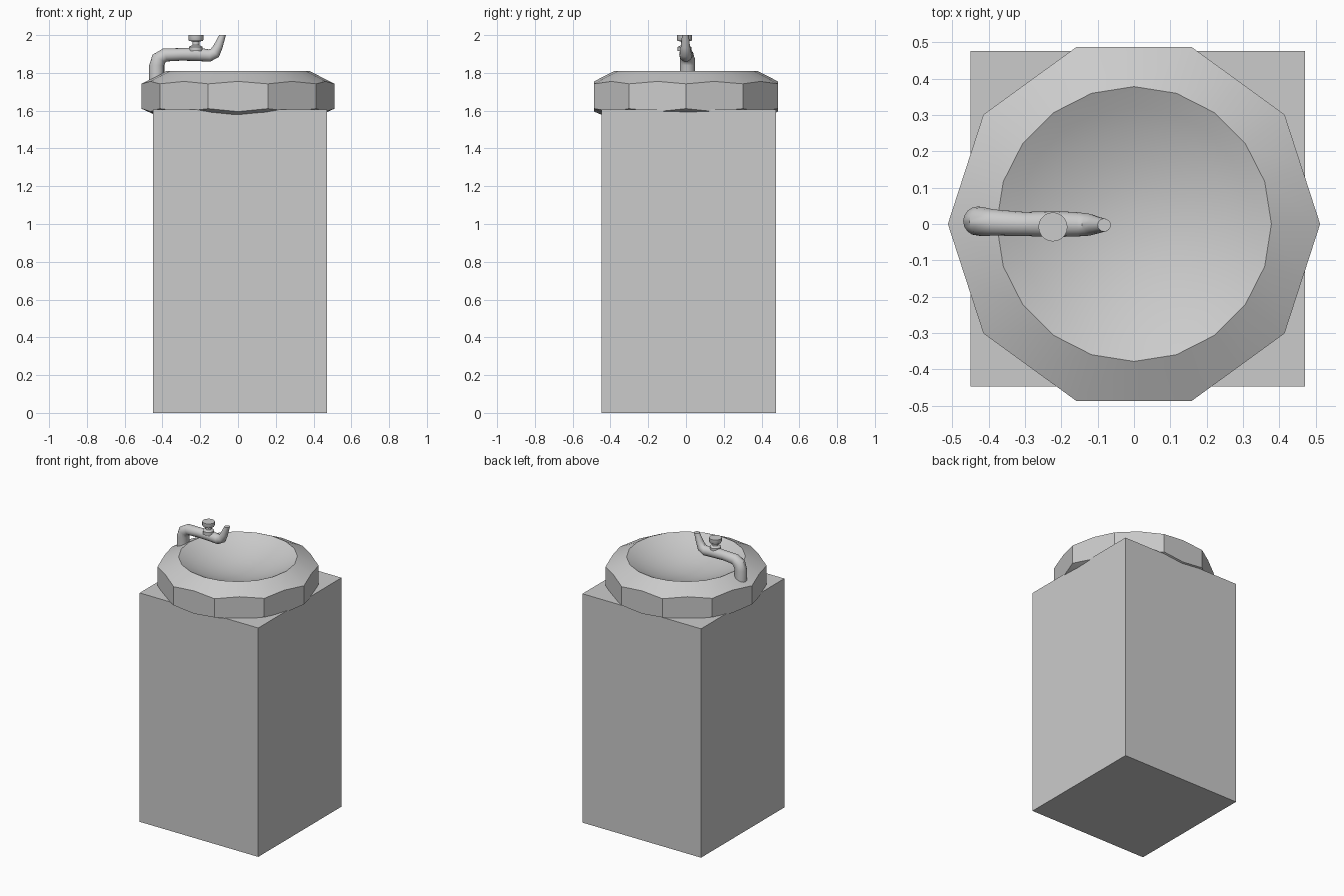
import bpy, bmesh, math
from mathutils import Vector

if "Cube" in bpy.data.objects:
    bpy.data.objects.remove(bpy.data.objects["Cube"])


def finish(name, rings, angle=35):
    """Skin a list of equal-sized vertex rings and cap both ends."""
    bm = bmesh.new()
    loops = [[bm.verts.new(p) for p in ring] for ring in rings]
    n = len(loops[0])
    for a, b in zip(loops, loops[1:]):
        for i in range(n):
            j = (i + 1) % n
            bm.faces.new((a[i], a[j], b[j], b[i]))
    bm.faces.new(loops[0])
    bm.faces.new(loops[-1])
    bmesh.ops.recalc_face_normals(bm, faces=bm.faces[:])
    mesh = bpy.data.meshes.new(name)
    bm.to_mesh(mesh)
    bm.free()
    ob = bpy.data.objects.new(name, mesh)
    bpy.context.collection.objects.link(ob)
    bpy.context.view_layer.objects.active = ob
    ob.select_set(True)
    bpy.ops.object.shade_smooth_by_angle(angle=math.radians(angle))
    ob.select_set(False)
    return ob


def ring(r, z, n, cx=0, cy=0):
    return [(cx + r * math.cos(2 * math.pi * i / n),
             cy + r * math.sin(2 * math.pi * i / n), z) for i in range(n)]


# Pedestal: square block, slightly off centre
x0, x1, y0, y1 = -0.45, 0.47, -0.447, 0.476
finish("pedestal", [[(x0, y0, z), (x1, y0, z), (x1, y1, z), (x0, y1, z)]
                    for z in (0, 1.605)])

# Basin: ten-sided band with mid-side points, conical above and below
N = 20


def band(z_corner, z_mid):
    return [(r * math.cos(a), r * math.sin(a), z)
            for i in range(N)
            for a in [i * 2 * math.pi / N]
            for r, z in [((0.512, z_corner), (0.487, z_mid))[i % 2]]]


bowl = [ring(0.378 * t, 1.81 - 0.10 * (1 - t * t), N)
        for t in (1, 0.85, 0.7, 0.5, 0.3, 0.12)]
finish("basin", [ring(0.2, 1.54, N), ring(0.378, 1.55, N),
                 band(1.611, 1.595), band(1.742, 1.755)] + bowl)

# Faucet pipe: stations of x, y, z, heading in degrees, radius
stations = [
    (-0.43, 0.008, 1.72, 90, 0.040), (-0.43, 0.008, 1.84, 90, 0.040),
    (-0.418, 0.007, 1.876, 60, 0.040), (-0.385, 0.004, 1.895, 18, 0.036),
    (-0.30, 0.0, 1.898, 2, 0.033), (-0.22, 0.0, 1.899, 0, 0.036),
    (-0.152, -0.001, 1.892, 8, 0.033), (-0.122, -0.002, 1.906, 45, 0.030),
    (-0.104, -0.003, 1.942, 65, 0.024), (-0.082, -0.003, 2.0, 90, 0.018)]
rings = []
for x, y, z, deg, r in stations:
    h = math.radians(deg)
    side = Vector((-math.sin(h), 0, math.cos(h)))
    rings.append([Vector((x, y, z)) + r * (math.cos(t) * side
                  + math.sin(t) * Vector((0, 1, 0)))
                  for t in (2 * math.pi * i / 16 for i in range(16))])
finish("faucet_pipe", rings, 40)

# Faucet knob: collar, stem and cap
finish("faucet_knob", [ring(r, z, 20, -0.223, -0.008) for r, z in (
    (0.036, 1.915), (0.036, 1.938), (0.018, 1.947), (0.018, 1.967),
    (0.036, 1.968), (0.040, 1.975), (0.040, 2.0))])
